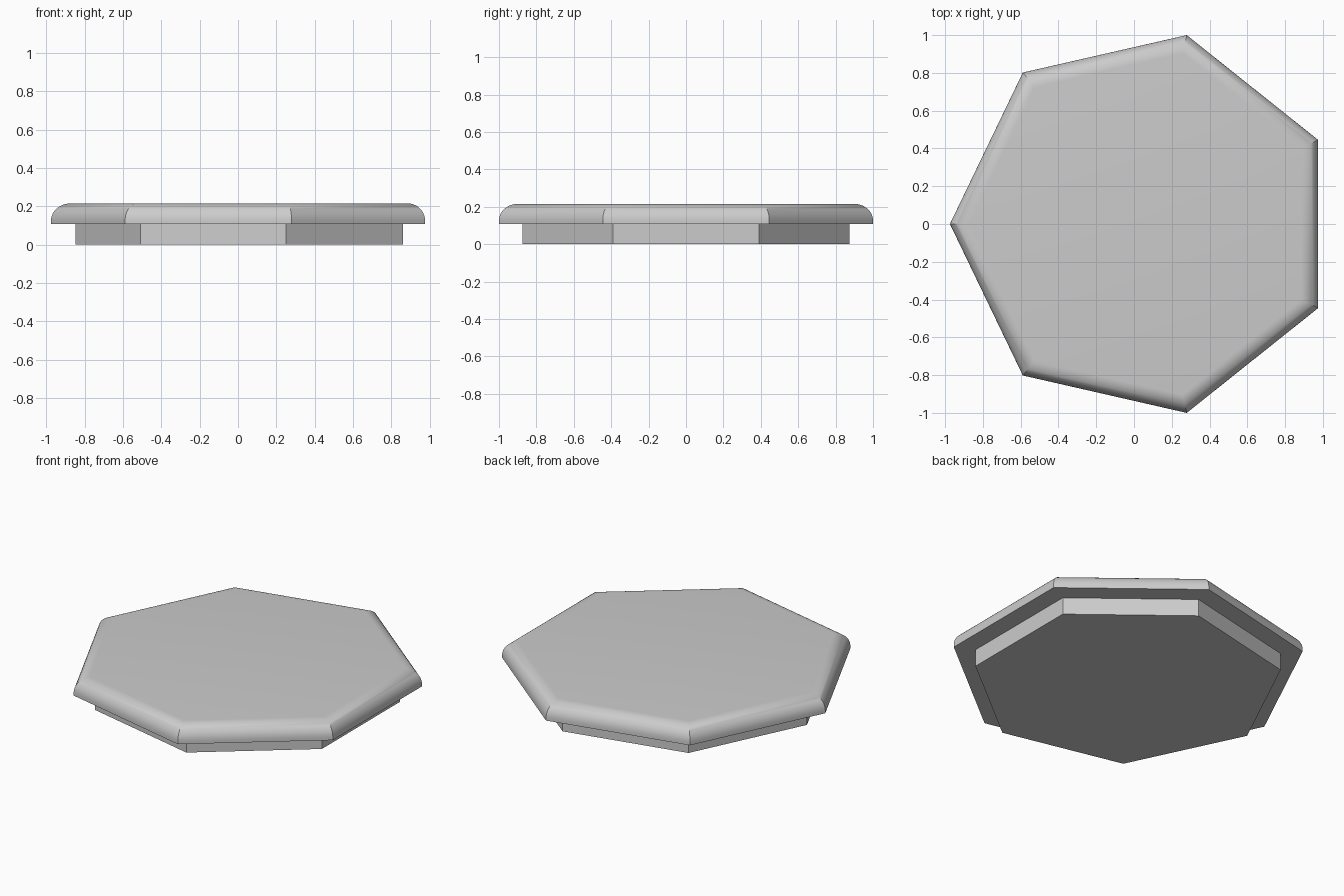
import bpy
import bmesh
from math import cos, sin, pi, radians

SIDES = 7
CENTRE_X = 0.051      # puts the bounding box of the heptagon on x = 0
LIP_Z, TOP_Z = 0.108, 0.215

old = bpy.data.objects.get("Cube")
if old:
    bpy.data.objects.remove(old, do_unlink=True)

grey = bpy.data.materials.new("light_grey")
grey.use_nodes = True
colour = (0.6, 0.6, 0.6, 1)
grey.diffuse_color = colour
grey.node_tree.nodes["Principled BSDF"].inputs["Base Color"].default_value = colour


def heptagon_slab(name, radius, z0, z1, rounding=0):
    """Seven-sided prism with one corner on -x and an optionally rounded top rim."""
    bm = bmesh.new()
    angles = [pi + 2 * pi * i / SIDES for i in range(SIDES)]
    ring = [bm.verts.new((CENTRE_X + radius * cos(a), radius * sin(a), z0)) for a in angles]
    bottom = bm.faces.new(ring)
    extruded = bmesh.ops.extrude_face_region(bm, geom=[bottom], use_keep_orig=True)["geom"]
    top_verts = [g for g in extruded if isinstance(g, bmesh.types.BMVert)]
    bmesh.ops.translate(bm, verts=top_verts, vec=(0, 0, z1 - z0))
    bmesh.ops.recalc_face_normals(bm, faces=bm.faces)
    if rounding:
        rim = [e for e in bm.edges if all(v in top_verts for v in e.verts)]
        bmesh.ops.bevel(bm, geom=rim, offset=rounding, segments=10,
                        profile=0.5, affect='EDGES', clamp_overlap=True)
    mesh = bpy.data.meshes.new(name)
    bm.to_mesh(mesh)
    bm.free()
    mesh.materials.append(grey)
    obj = bpy.data.objects.new(name, mesh)
    bpy.context.collection.objects.link(obj)

    # Soft rim, crisp corners
    bpy.ops.object.select_all(action='DESELECT')
    obj.select_set(True)
    bpy.context.view_layer.objects.active = obj
    bpy.ops.object.shade_smooth_by_angle(angle=radians(30))
    return obj


# Narrow plinth underneath, wide rounded slab on top
heptagon_slab("base_plinth", 0.8975, 0, LIP_Z)
heptagon_slab("top_slab", 1.0257, LIP_Z, TOP_Z, rounding=0.09)
